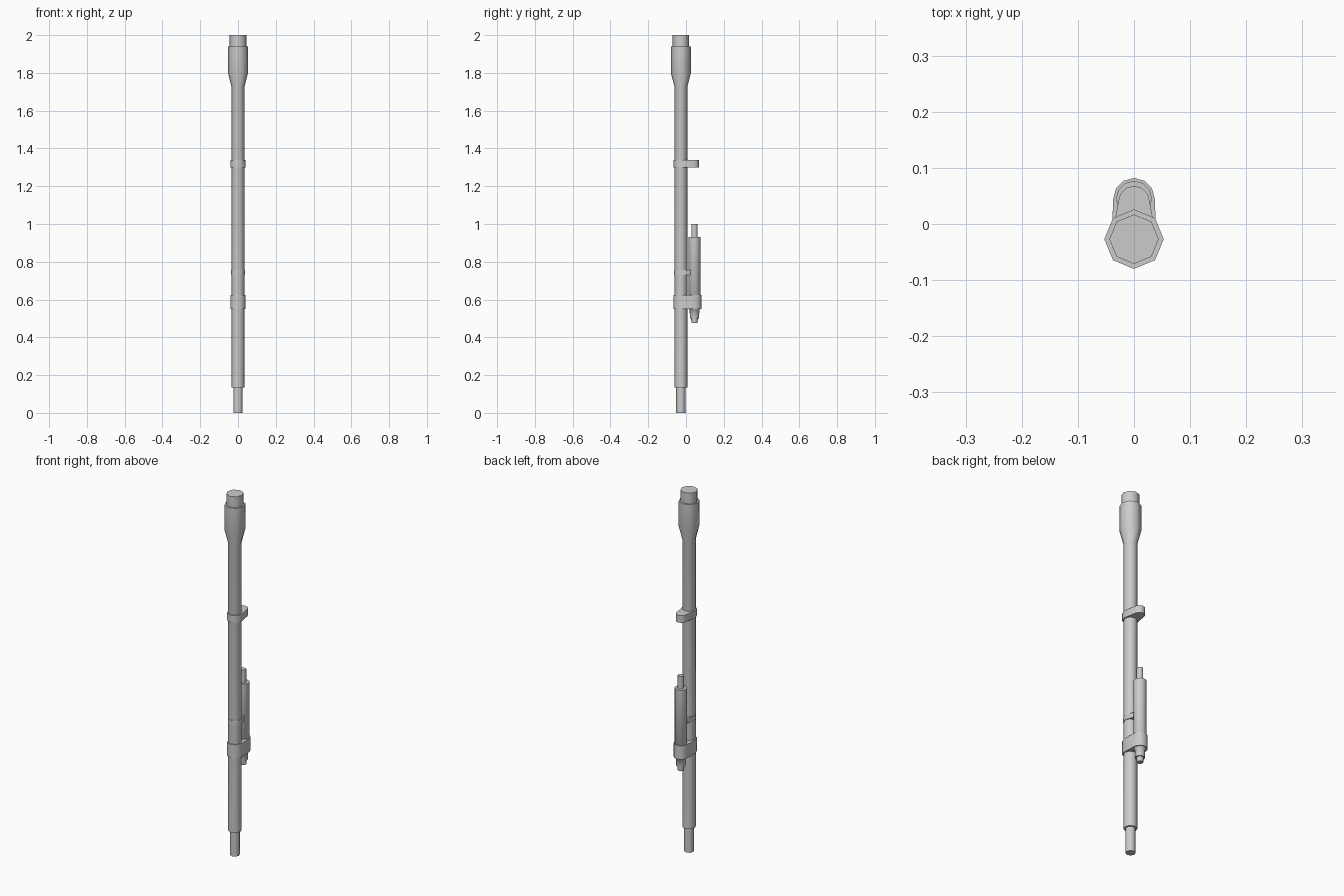
import bpy, bmesh, math

if "Cube" in bpy.data.objects:
    bpy.data.objects.remove(bpy.data.objects["Cube"])

BARREL_Y, TUBE_Y = -0.027, 0.045


def finish(name, bm, angle):
    bmesh.ops.recalc_face_normals(bm, faces=bm.faces)
    mesh = bpy.data.meshes.new(name)
    bm.to_mesh(mesh)
    bm.free()
    ob = bpy.data.objects.new(name, mesh)
    bpy.context.collection.objects.link(ob)
    bpy.ops.object.select_all(action='DESELECT')
    ob.select_set(True)
    bpy.context.view_layer.objects.active = ob
    bpy.ops.object.shade_smooth_by_angle(angle=math.radians(angle))
    return ob


def circle(r, y, sides):
    return [(r * math.cos(i * math.tau / sides), y + r * math.sin(i * math.tau / sides))
            for i in range(sides)]


def turned(name, profile, y, sides):
    """Closed round part from (radius, z) pairs."""
    bm = bmesh.new()
    rings = [[bm.verts.new((px, py, z)) for px, py in circle(r, y, sides)]
             for r, z in profile]
    for a, b in zip(rings, rings[1:]):
        for i in range(sides):
            j = (i + 1) % sides
            bm.faces.new((a[i], a[j], b[j], b[i]))
    bm.faces.new(rings[0])
    bm.faces.new(rings[-1])
    return finish(name, bm, 50)


def clamp(name, z0, z1, r_barrel, r_end, y_end):
    """Solid strap wrapped round the barrel and a second, smaller circle."""
    bm = bmesh.new()
    for z in (z0, z1):
        for x, y in circle(r_barrel, BARREL_Y, 8) + circle(r_end, y_end, 12):
            bm.verts.new((x, y, z))
    res = bmesh.ops.convex_hull(bm, input=bm.verts)
    loose = [v for v in bm.verts if not v.link_faces]
    bmesh.ops.delete(bm, geom=loose, context='VERTS')
    bmesh.ops.dissolve_limit(bm, angle_limit=0.01, verts=bm.verts, edges=bm.edges)
    return finish(name, bm, 50)


# Long barrel with thin stub, flared muzzle and end collar
turned("barrel", [(0.025, 0), (0.025, 0.135), (0.034, 0.135), (0.034, 1.725),
                  (0.053, 1.80), (0.053, 1.94), (0.044, 1.94), (0.044, 2.0)],
       BARREL_Y, 8)

# Side cylinder with rod on top and stepped nozzle below
turned("side_cylinder", [(0.016, 0.475), (0.018, 0.50), (0.024, 0.50), (0.026, 0.545),
                         (0.032, 0.55), (0.032, 0.93), (0.016, 0.93), (0.016, 1.0)],
       TUBE_Y, 12)

# Straps joining the two
clamp("lower_clamp", 0.55, 0.625, 0.040, 0.037, TUBE_Y)
clamp("middle_clamp", 0.73, 0.757, 0.036, 0.022, 0.022)
clamp("upper_clamp", 1.30, 1.34, 0.040, 0.028, 0.040)
